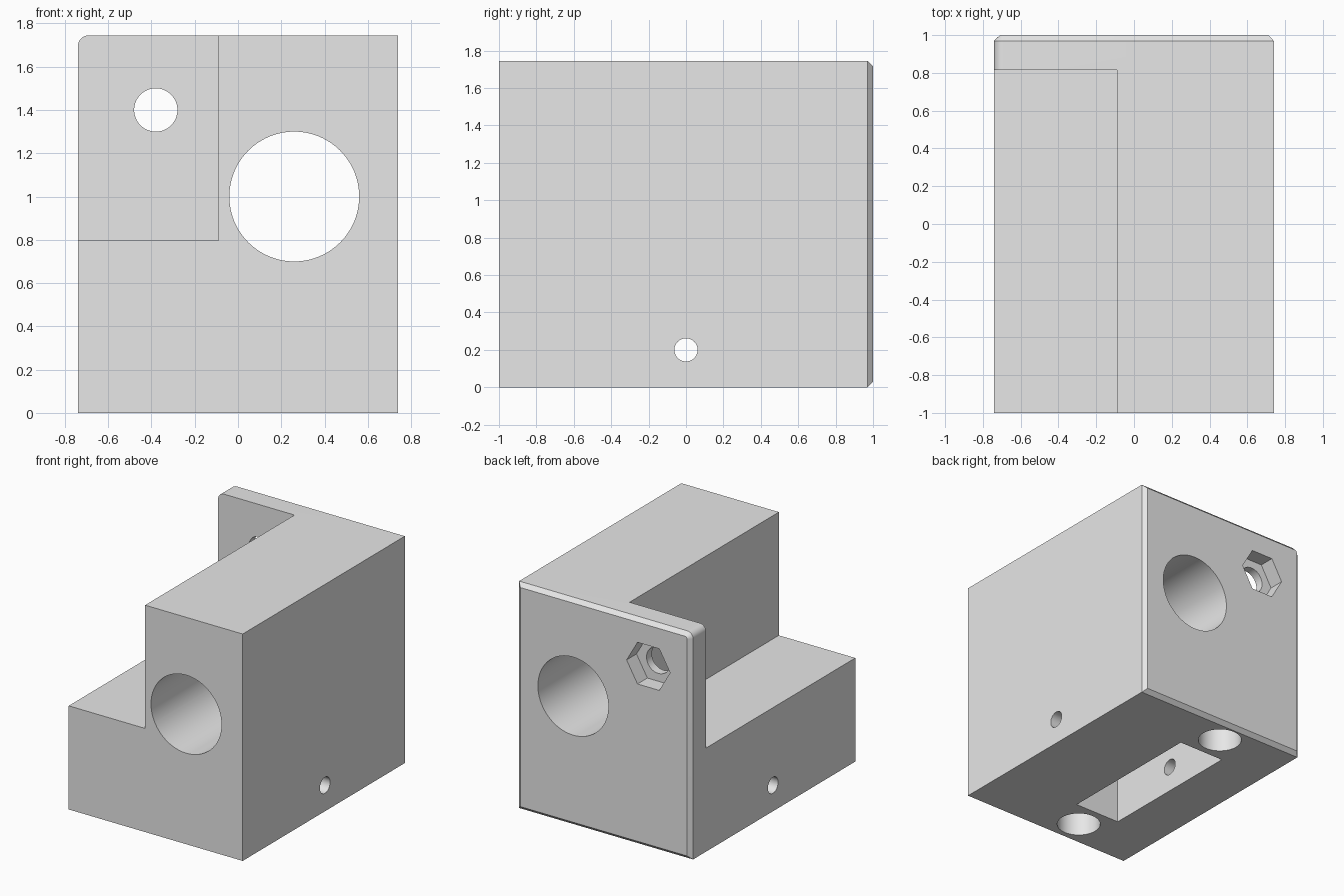
import bpy, bmesh
from math import sin, cos, pi, radians
from mathutils import Matrix

cube = bpy.data.objects.get("Cube")
if cube:
    bpy.data.objects.remove(cube, do_unlink=True)

WIDTH, HEIGHT, CHAMFER, CORNER = 0.74, 1.745, 0.03, 0.05


def make_object(name, bm):
    bmesh.ops.recalc_face_normals(bm, faces=bm.faces)
    mesh = bpy.data.meshes.new(name)
    bm.to_mesh(mesh)
    bm.free()
    obj = bpy.data.objects.new(name, mesh)
    bpy.context.collection.objects.link(obj)
    return obj


def outline(inset):
    """Front outline with one rounded top corner, shrunk by inset."""
    w, r = WIDTH - inset, CORNER - inset
    pts = [(-w, inset), (w, inset), (w, HEIGHT - inset)]
    for i in range(9):
        a = pi / 2 + i * pi / 16
        pts.append((CORNER - WIDTH + r * cos(a), HEIGHT - CORNER + r * sin(a)))
    return pts


def loft(name, sections):
    bm = bmesh.new()
    rings = [[bm.verts.new((x, y, z)) for x, z in pts] for y, pts in sections]
    n = len(rings[0])
    for a, b in zip(rings, rings[1:]):
        for i in range(n):
            j = (i + 1) % n
            bm.faces.new((a[i], a[j], b[j], b[i]))
    bm.faces.new(rings[0])
    bm.faces.new(rings[-1])
    return make_object(name, bm)


def box(name, low, high):
    bm = bmesh.new()
    size = [h - l for l, h in zip(low, high)]
    mid = [(h + l) / 2 for l, h in zip(low, high)]
    bmesh.ops.create_cube(bm, size=1, matrix=Matrix.Translation(mid) @ Matrix.Diagonal((*size, 1)))
    return make_object(name, bm)


def bore(name, centre, radius, depth, axis, sides=64):
    bm = bmesh.new()
    turn = {"X": Matrix.Rotation(pi / 2, 4, "Y"), "Y": Matrix.Rotation(pi / 2, 4, "X"), "Z": Matrix()}[axis]
    # a six-sided bore is turned so that its points lie along x
    spin = Matrix.Rotation(pi / 2 if sides == 6 else 0, 4, "Z")
    bmesh.ops.create_cone(bm, cap_ends=True, segments=sides, radius1=radius, radius2=radius,
                          depth=depth, matrix=Matrix.Translation(centre) @ turn @ spin)
    return make_object(name, bm)


# Solid block with a chamfered back edge
block = loft("bearing_block", [(-1, outline(0)), (1 - CHAMFER, outline(0)), (1, outline(CHAMFER))])

# Step, bores, nut pocket and underside recesses
cutters = [
    box("step_cutter", (-1, -1.2, 0.797), (-0.09, 0.815, 2)),
    bore("main_bore_cutter", (0.26, 0, 1), 0.3, 3, "Y", 96),
    bore("bolt_hole_cutter", (-0.38, 0.9, 1.4), 0.1, 0.5, "Y"),
    bore("nut_pocket_cutter", (-0.38, 1.0, 1.4), 0.185, 0.24, "Y", 6),
    bore("cross_hole_cutter", (0, 0, 0.2), 0.062, 3, "X", 48),
    box("underside_pocket_cutter", (-0.34, -0.59, -0.2), (0.05, 0.59, 0.4)),
]
for side in (-1, 1):
    cutters.append(bore("underside_hole_cutter", (-0.145, side * 0.8, 0), 0.157, 0.8, "Z"))

bpy.context.view_layer.objects.active = block
block.select_set(True)
for cutter in cutters:
    cutter.hide_render = True
    mod = block.modifiers.new(cutter.name, "BOOLEAN")
    mod.operation = "DIFFERENCE"
    mod.solver = "EXACT"
    mod.object = cutter
    bpy.ops.object.modifier_apply(modifier=mod.name)
    bpy.data.objects.remove(cutter, do_unlink=True)

# Plain grey finish
grey = bpy.data.materials.new("light_grey")
grey.use_nodes = True
colour = (0.8, 0.8, 0.8, 1)
grey.diffuse_color = colour
grey.node_tree.nodes["Principled BSDF"].inputs["Base Color"].default_value = colour
block.data.materials.clear()
block.data.materials.append(grey)
bpy.ops.object.shade_smooth_by_angle(angle=radians(25))
